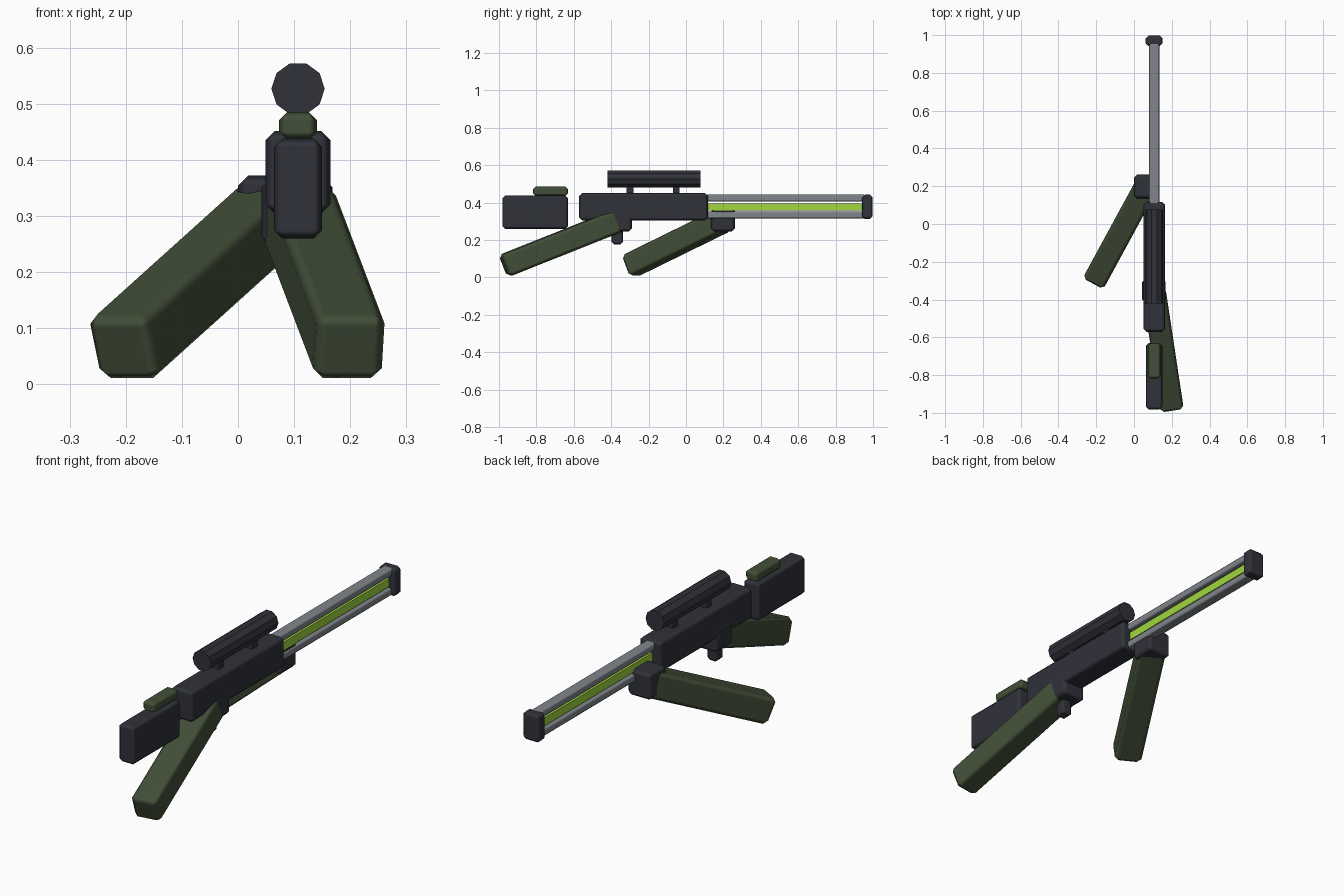
import bpy, bmesh, math
from mathutils import Vector, Matrix

if "Cube" in bpy.data.objects:
    bpy.data.objects.remove(bpy.data.objects["Cube"])


def material(name, rgb):
    m = bpy.data.materials.new(name)
    m.diffuse_color = (*rgb, 1)
    m.use_nodes = True
    m.node_tree.nodes["Principled BSDF"].inputs["Base Color"].default_value = m.diffuse_color
    return m


DARK = material("gunmetal", (0.030, 0.032, 0.042))
GREEN = material("olive", (0.055, 0.078, 0.040))
STEEL = material("steel", (0.22, 0.24, 0.26))
GLOW = material("glow_green", (0.36, 0.68, 0.05))
CX = 0.107  # centre line of the weapon


def make_object(name, bm, mat, bevel=0.0):
    me = bpy.data.meshes.new(name)
    bm.to_mesh(me)
    bm.free()
    ob = bpy.data.objects.new(name, me)
    bpy.context.collection.objects.link(ob)
    me.materials.append(mat)
    if bevel:
        me.polygons.foreach_set("use_smooth", [True] * len(me.polygons))
        mod = ob.modifiers.new("chamfer", 'BEVEL')
        mod.width = bevel
        mod.segments = 1
        mod.harden_normals = True
    return ob


def box(name, x, y, z, mat, bevel=0.0):
    """Chamfered box from (min, max) ranges."""
    lo, hi = Vector((x[0], y[0], z[0])), Vector((x[1], y[1], z[1]))
    bm = bmesh.new()
    bmesh.ops.create_cube(bm, size=1)
    bmesh.ops.scale(bm, vec=hi - lo, verts=bm.verts)
    ob = make_object(name, bm, mat, bevel)
    ob.location = (lo + hi) / 2
    return ob


def limb(name, a, b, width, mat, bevel):
    """Square beam running from a to b."""
    a, b = Vector(a), Vector(b)
    ob = box(name, (-width / 2, width / 2), (-(b - a).length / 2, (b - a).length / 2),
             (-width / 2, width / 2), mat, bevel)
    ob.rotation_mode = 'QUATERNION'
    ob.rotation_quaternion = (b - a).to_track_quat('Y', 'Z')
    ob.location = (a + b) / 2
    return ob


def mid(w):
    return (CX - w / 2, CX + w / 2)


# Receiver, stock and cheek pad
box("receiver", mid(0.116), (-0.571, 0.117), (0.304, 0.452), DARK, 0.017)
box("stock", mid(0.086), (-0.982, -0.630), (0.260, 0.438), DARK, 0.015)
box("cheek_pad", mid(0.068), (-0.818, -0.630), (0.436, 0.486), GREEN, 0.015)
box("trigger_grip", mid(0.056), (-0.397, -0.337), (0.176, 0.310), DARK, 0.014)

# Twin barrel rails with the glowing core and muzzle block
for name, z in (("upper_rail", 0.424), ("lower_rail", 0.334)):
    box(name, mid(0.054), (0.09, 0.96), (z - 0.019, z + 0.019), STEEL, 0.010)
box("energy_core", mid(0.030), (0.10, 0.95), (0.358, 0.396), GLOW)
box("muzzle", mid(0.090), (0.942, 0.998), (0.312, 0.443), DARK, 0.015)

# Scope tube with ten sides, on two mounts
bm = bmesh.new()
bmesh.ops.create_cone(bm, cap_ends=True, segments=10, radius1=0.0475, radius2=0.0475, depth=0.498,
                      matrix=Matrix.Rotation(math.pi / 2, 4, 'X') @ Matrix.Rotation(math.pi / 2, 4, 'Z'))
make_object("scope", bm, DARK).location = (CX, -0.171, 0.527)
for i, y in enumerate((-0.300, -0.052)):
    box(f"scope_mount_{i + 1}", mid(0.034), (y - 0.018, y + 0.018), (0.44, 0.50), DARK)

# Hands and forearms
box("trigger_hand", (0.042, 0.168), (-0.415, -0.290), (0.245, 0.370), DARK, 0.018)
box("support_hand", (0.000, 0.126), (0.135, 0.262), (0.245, 0.372), DARK, 0.018)
limb("trigger_forearm", (0.200, -0.973, 0.062), (0.108, -0.365, 0.304), 0.124, GREEN, 0.019)
limb("support_forearm", (-0.209, -0.301, 0.061), (0.063, 0.199, 0.306), 0.124, GREEN, 0.019)
